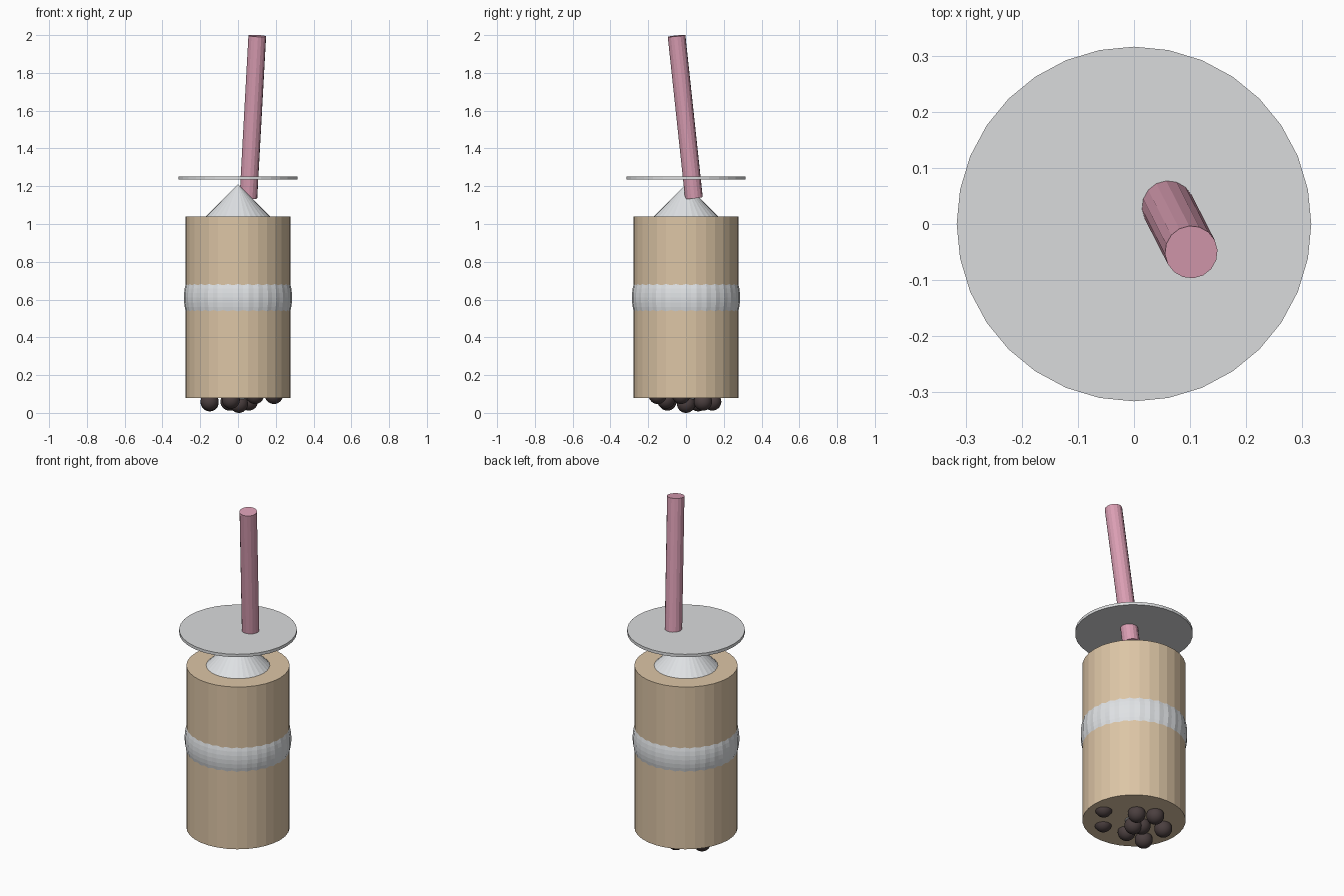
import bpy, bmesh, math
from mathutils import Vector

cube = bpy.data.objects.get("Cube")
if cube:
    bpy.data.objects.remove(cube, do_unlink=True)


def material(name, rgb):
    m = bpy.data.materials.new(name)
    m.use_nodes = True
    m.diffuse_color = (*rgb, 1)
    m.node_tree.nodes["Principled BSDF"].inputs["Base Color"].default_value = (*rgb, 1)
    return m


tan = material("milky tan", (0.72, 0.56, 0.38))
white = material("cool white", (0.74, 0.76, 0.78))
grey = material("lid grey", (0.70, 0.71, 0.72))
pink = material("straw pink", (0.70, 0.34, 0.45))
brown = material("dark brown", (0.07, 0.05, 0.05))


def cylinder(name, start, end, radius, sides, mat):
    """Capped cylinder between two points."""
    start, end = Vector(start), Vector(end)
    axis = end - start
    bpy.ops.mesh.primitive_cylinder_add(vertices=sides, radius=radius, depth=axis.length,
                                        location=(start + end) / 2)
    ob = bpy.context.object
    ob.name = name
    ob.rotation_euler = axis.to_track_quat("Z", "Y").to_euler() if axis.xy.length else (0, 0, 0)
    ob.data.materials.append(mat)
    return ob


def fluted_lathe(name, profile, sides, ripple, mat):
    """Revolve (radius, z) points, alternating the radius to make fine flutes."""
    bm = bmesh.new()
    rings = []
    for r, z in profile:
        if r == 0:
            rings.append([bm.verts.new((0, 0, z))] * sides)
            continue
        ring = []
        for i in range(sides):
            a = math.tau * i / sides
            rr = r * (1 + ripple * (-1) ** i)
            ring.append(bm.verts.new((rr * math.sin(a), rr * math.cos(a), z)))
        rings.append(ring)
    for low, high in zip(rings, rings[1:]):
        for i in range(sides):
            j = (i + 1) % sides
            bm.faces.new(dict.fromkeys((low[i], low[j], high[j], high[i])))
    bmesh.ops.recalc_face_normals(bm, faces=bm.faces)
    mesh = bpy.data.meshes.new(name)
    bm.to_mesh(mesh)
    bm.free()
    mesh.materials.append(mat)
    ob = bpy.data.objects.new(name, mesh)
    bpy.context.collection.objects.link(ob)
    return ob


# Cup, lid disc and leaning straw
cylinder("cup", (0, 0, 0.08), (0, 0, 1.04), 0.277, 32, tan)
cylinder("lid", (0, 0, 1.235), (0, 0, 1.252), 0.316, 32, grey)
cylinder("straw", (0.055, 0.042, 1.138), (0.102, -0.05, 1.996), 0.047, 16, pink)

# Fluted core: a bulging waist shows as a band, with a cone above and a tip below
waist = [(0.285 * math.cos(t), 0.61 + 0.285 * math.sin(t))
         for t in (math.radians(d) for d in range(-40, 41, 5))]
fluted_lathe("cream_core", [(0, 0.035), (0.07, 0.1), *waist, (0.17, 1.04), (0, 1.21)],
             64, 0.005, white)

# Pearls clustered under the cup
pearls = [(0.057, 0.09, 0.06), (-0.032, 0.139, 0.06), (-0.15, 0.065, 0.056),
          (-0.15, -0.098, 0.06), (-0.045, 0.01, 0.06), (0.005, 0, 0.048),
          (-0.038, -0.107, 0.07), (0.19, -0.026, 0.095), (0.09, -0.15, 0.095)]
for n, place in enumerate(pearls):
    bpy.ops.mesh.primitive_uv_sphere_add(segments=24, ring_count=16, radius=0.048, location=place)
    pearl = bpy.context.object
    pearl.name = f"pearl_{n + 1}"
    pearl.data.materials.append(brown)
    bpy.ops.object.shade_smooth()
